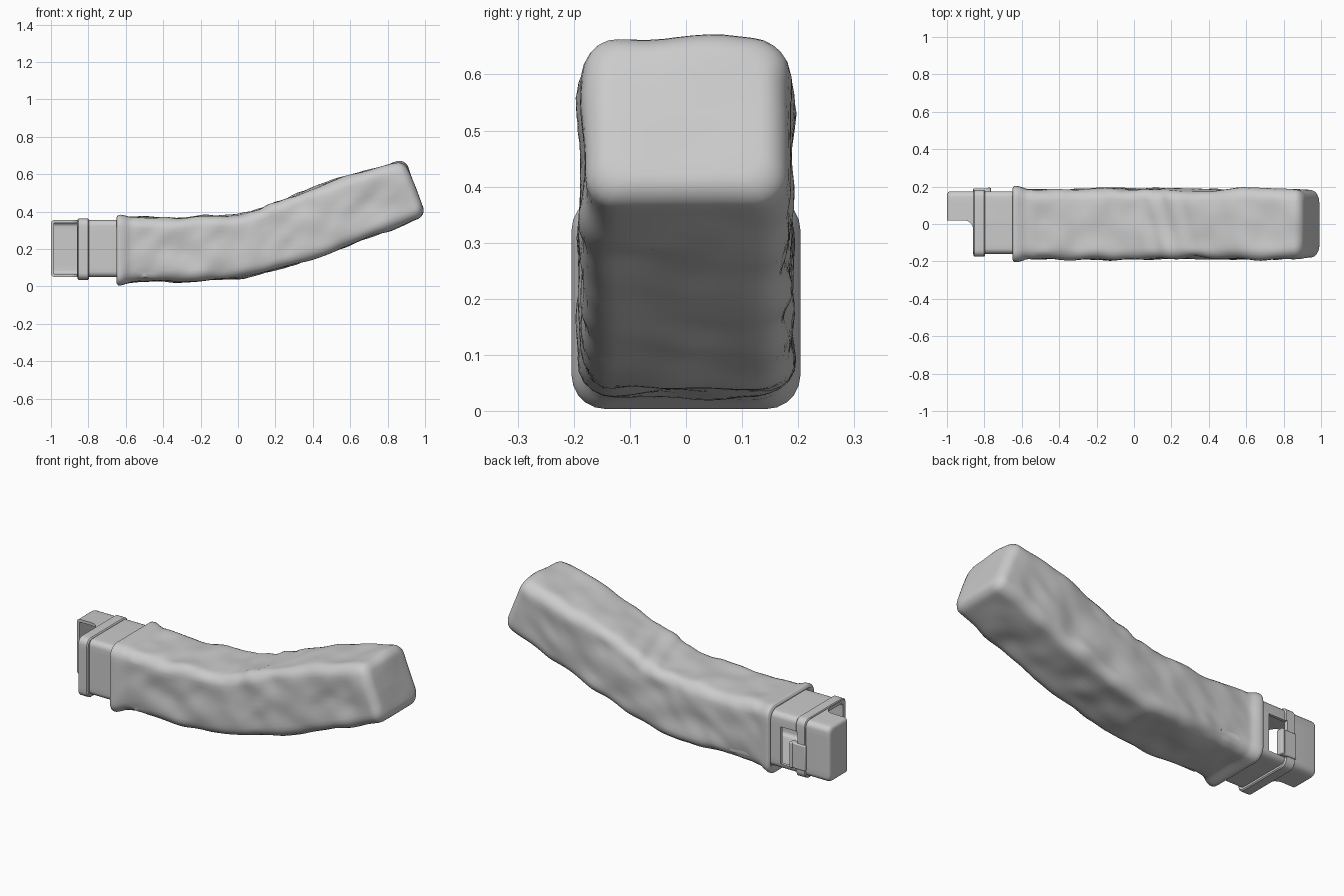
import bpy, bmesh
from math import sin, cos, pi
from mathutils import Vector, noise

if "Cube" in bpy.data.objects:
    bpy.data.objects.remove(bpy.data.objects["Cube"])


def rrect(hw, hh, r, nc=5, ns=9):
    """Rounded rectangle outline in (u, v), with subdivided straight sides."""
    arcs = []
    for k, (su, sv) in enumerate([(1, 1), (-1, 1), (-1, -1), (1, -1)]):
        c = Vector((su * (hw - r), sv * (hh - r)))
        arcs.append([c + r * Vector((cos(a), sin(a)))
                     for a in [(k + i / nc) * pi / 2 for i in range(nc + 1)]])
    pts = []
    for k in range(4):
        a, b = arcs[k][-1], arcs[(k + 1) % 4][0]
        pts += arcs[k] + [a.lerp(b, i / ns) for i in range(1, ns)]
    return pts


def ring(bottom, top, hw, r, yc=0.0):
    """Cross-section between a bottom and a top (x, z) point."""
    b, t = Vector((bottom[0], yc, bottom[1])), Vector((top[0], yc, top[1]))
    mid, up = (b + t) / 2, (t - b).normalized()
    return [mid + Vector((0, p.x, 0)) + up * p.y for p in rrect(hw, (t - b).length / 2, r)]


def box_ring(x, y0, y1, z0, z1, r, inset=0.0):
    return ring((x, z0 + inset), (x, z1 - inset), (y1 - y0) / 2 - inset, r, (y0 + y1) / 2)


def loft(rings, closed=False):
    bm = bmesh.new()
    vs = [[bm.verts.new(p) for p in rg] for rg in rings]
    n = len(vs[0])
    for i in range(len(vs) if closed else len(vs) - 1):
        a, b = vs[i], vs[(i + 1) % len(vs)]
        for j in range(n):
            bm.faces.new((a[j], a[(j + 1) % n], b[(j + 1) % n], b[j]))
    if not closed:
        bm.faces.new(vs[0])
        bm.faces.new(vs[-1])
    bmesh.ops.recalc_face_normals(bm, faces=bm.faces)
    return bm


def finish(bm, name):
    me = bpy.data.meshes.new(name)
    bm.to_mesh(me)
    bm.free()
    ob = bpy.data.objects.new(name, me)
    bpy.context.collection.objects.link(ob)
    return ob


def activate(ob):
    bpy.ops.object.select_all(action='DESELECT')
    ob.select_set(True)
    bpy.context.view_layer.objects.active = ob


def smooth(ob, angle=0.6):
    activate(ob)
    bpy.ops.object.shade_smooth_by_angle(angle=angle)


def prism(name, pts, z0, z1):
    bm = bmesh.new()
    lo = [bm.verts.new((x, y, z0)) for x, y in pts]
    hi = [bm.verts.new((x, y, z1)) for x, y in pts]
    bm.faces.new(lo)
    bm.faces.new(hi)
    n = len(pts)
    for i in range(n):
        bm.faces.new((lo[i], lo[(i + 1) % n], hi[(i + 1) % n], hi[i]))
    bmesh.ops.recalc_face_normals(bm, faces=bm.faces)
    return finish(bm, name)


def block(name, x0, x1, y0, y1, z0, z1, bevel=0.0):
    ob = prism(name, [(x0, y0), (x1, y0), (x1, y1), (x0, y1)], z0, z1)
    if bevel:
        m = ob.modifiers.new("bevel", 'BEVEL')
        m.width, m.segments = bevel, 3
    return ob


def cut(ob, cutter):
    activate(ob)
    m = ob.modifiers.new("cut", 'BOOLEAN')
    m.operation, m.solver, m.object = 'DIFFERENCE', 'EXACT', cutter
    bpy.ops.object.modifier_apply(modifier=m.name)


# Padded curved sleeve: bottom x, z, top x, z, half width
stations = [
    (-.65, .020, -.65, .368, .190), (-.64, .004, -.64, .382, .203),
    (-.61, .010, -.61, .380, .200), (-.57, .022, -.57, .372, .185),
    (-.35, .028, -.35, .370, .185), (-.10, .036, -.12, .378, .190),
    (.06, .050, .02, .390, .187), (.25, .100, .16, .432, .185),
    (.50, .185, .39, .525, .183), (.76, .285, .64, .608, .186),
    (.96, .360, .845, .661, .182)]
st = [Vector(s) for s in stations]
path = []
for i in range(len(st) - 1):
    p1, p2 = st[i], st[i + 1]
    dx = p2[0] - p1[0]
    m1 = (p2 - st[i - 1]) * (dx / (p2[0] - st[i - 1][0])) if i else p2 - p1
    m2 = (st[i + 2] - p1) * (dx / (st[i + 2][0] - p1[0])) if i + 2 < len(st) else p2 - p1
    n = max(3, int(dx / .018))
    for k in range(n):
        t = k / n
        path.append((2*t**3 - 3*t*t + 1) * p1 + (t**3 - 2*t*t + t) * m1
                    + (3*t*t - 2*t**3) * p2 + (t**3 - t*t) * m2)
path.append(st[-1])

neck = (-.16, .175, .05, .355)
rings = [box_ring(x, *neck, .03, -.001) for x in (-.4, -.64)]
rings += [ring((s[0], s[1]), (s[2], s[3]), s[4], .06) for s in path]

# Rounded closed end of the sleeve
b, t = Vector((st[-1][0], st[-1][1])), Vector((st[-1][2], st[-1][3]))
up = (t - b).normalized()
fwd = Vector((up.y, -up.x))
R = .05
for k in range(1, 7):
    a = k / 6 * pi / 2
    ins, off = R * (1 - cos(a)), R * sin(a)
    rings.append(ring(b + fwd * off + up * ins, t + fwd * off - up * ins, st[-1][4] - ins, .06 - ins * .4))
for f in (.75, .5, .25, .05):
    c = sum(rings[-1], Vector()) / len(rings[-1])
    src = rings[-1] if f == .75 else end_ring
    if f == .75:
        end_ring = src
    rings.append([c + (p - c) * f for p in src])
bm = loft(rings)

# Soft cloth dents, with slanted folds on the inside of the bend
bm.normal_update()
moves = []
for v in bm.verts:
    x, y, z = v.co
    fade = max(0, min(1, (x + .62) / .1)) * max(.15, min(1, (.98 - x) / .15))
    if x < -.3 and abs(y) < .172 and .048 < z < .357:
        fade = 0
    d = .011 * noise.noise(Vector((x * 5 + z * 3, y * 6, z * 8)))
    d += .008 * noise.noise(Vector((x * 11 - z * 7 + 9, y * 9, z * 9)))
    bend = max(0, 1 - abs(x - .15) / .25) * max(0, v.normal.z)
    d += .004 * bend * sin(x * 60 + y * 18)
    moves.append(v.normal * d * fade)
for v, m in zip(bm.verts, moves):
    v.co += m
sleeve = finish(bm, "padded_sleeve")
smooth(sleeve, 1.0)

# Hollow inner case, with rounded closed end and open side
W = .016
rings = []
for k in range(5):
    a = k / 4 * pi / 2
    rings.append(box_ring(-1 + .02 * (1 - sin(a)), *neck, .03, .02 * (1 - cos(a))))
rings.reverse()
rings[0:0] = []
rings = rings[::-1] if rings[0][0].x > rings[-1][0].x else rings
rings += [box_ring(-.42, *neck, .03), box_ring(-.42, *neck, .02, W), box_ring(-1 + W, *neck, .02, W)]
case = finish(loft(rings), "inner_case")

# Band around the case mouth
band_out, band_in = (-.175, .182, .035, .362), (-.155, .17, .055, .35)
rings = [box_ring(-.857, *band_out, .035, .004), box_ring(-.853, *band_out, .035),
         box_ring(-.803, *band_out, .035), box_ring(-.797, *band_out, .035, .005),
         box_ring(-.797, *band_in, .025), box_ring(-.857, *band_in, .025)]
band = finish(loft(rings, closed=True), "mouth_band")

# Cutters for the open mouth and the catch window
arc = [(-.91 + .05 * cos(a), -.03 + .05 * sin(a)) for a in [i / 8 * pi / 2 for i in range(9)]]
mouth = prism("mouth_cutter", [(-1.1, -.3), (-.86, -.3)] + arc + [(-1.1, .02)], -.1, .5)
window = block("window_cutter", -.81, -.70, .10, .25, .08, .285)
cut(case, mouth)
cut(case, window)
cut(band, window)
for c in (mouth, window):
    bpy.data.objects.remove(c)
smooth(case)
smooth(band)

# Catch tab beside the window
smooth(block("catch_tab", -.86, -.765, .16, .19, .085, .225, .006))
smooth(block("catch_lip", -.785, -.765, .155, .194, .085, .225, .005))
